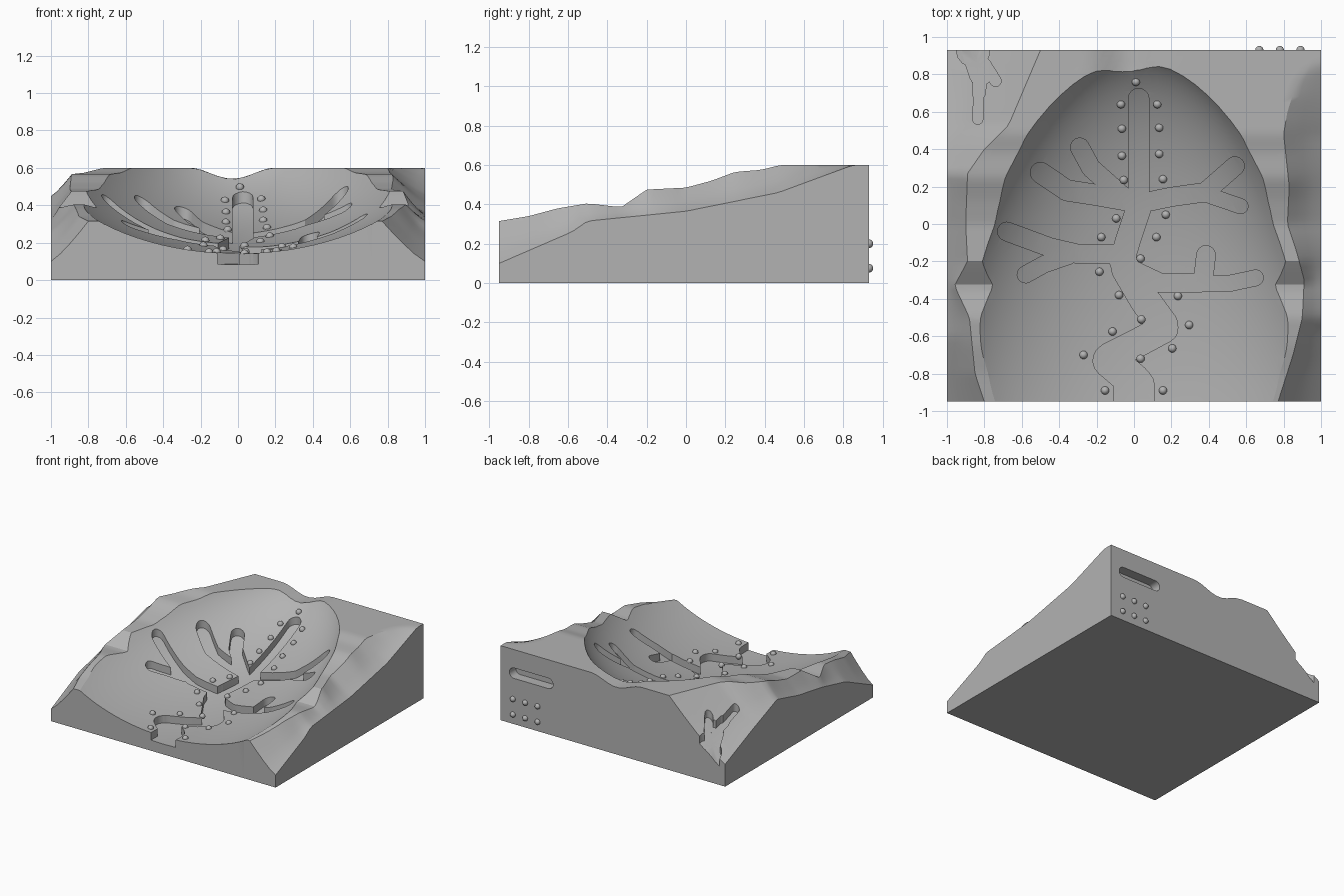
import bpy, bmesh, math
from mathutils import Matrix, Vector

if "Cube" in bpy.data.objects:
    bpy.data.objects.remove(bpy.data.objects["Cube"], do_unlink=True)

stone = bpy.data.materials.new("plain_grey")
stone.use_nodes = True
GREY = (0.45, 0.45, 0.45, 1)
stone.diffuse_color = GREY
stone.node_tree.nodes["Principled BSDF"].inputs["Base Color"].default_value = GREY

FRONT, BACK = -0.95, 0.93
DEPTH = 0.06

# Height and bank profiles along y
RIDGE = [(-.95, .315), (-.8, .34), (-.65, .38), (-.5, .405), (-.33, .385), (-.2, .475),
         (0, .485), (.13, .52), (.25, .565), (.38, .575), (.48, .6), (.93, .6)]
LEFT_BANK = [(-.95, -.8), (-.8, -.85), (-.5, -.88), (-.33, -.96), (-.2, -.89), (0, -.9),
             (.27, -.89), (.4, -.8), (.53, -.67), (.93, -.5)]
RIGHT_BANK = [(-.95, .77), (-.7, .85), (-.5, .9), (-.3, .91), (-.15, .87), (0, .82),
              (.2, .83), (.48, .8), (.6, .82), (.75, .87), (.86, .94), (.93, .97)]
LEFT_EDGE = [(-.95, .1), (-.6, .26), (-.3, .33), (0, .38), (.27, .45), (.6, .32), (.93, .18)]
RIGHT_EDGE = [(-.95, .1), (-.58, .26), (-.5, .315), (0, .365), (.47, .46), (.85, .6), (.93, .6)]


def interp(table, y):
    for (y0, v0), (y1, v1) in zip(table, table[1:]):
        if y <= y1:
            return v0 + (v1 - v0) * max(0, y - y0) / (y1 - y0)
    return table[-1][1]


def terrain(x, y):
    top = interp(RIDGE, y)
    left, right = interp(LEFT_BANK, y), interp(RIGHT_BANK, y)
    if x < left:
        low, t = interp(LEFT_EDGE, y), (x + 1) / (left + 1)
    elif x > right:
        low, t = interp(RIGHT_EDGE, y), (1 - x) / (1 - right)
    else:
        # shallow saddle in the back rim
        dip = math.cos(min(1, abs(x + .03) / .23) * math.pi / 2) ** 2
        return top - DEPTH * dip * (y > .45)
    return low + (top - low) * max(0, t) ** 1.2


# Egg-shaped valley: an ellipsoid that narrows toward the back
MID_Y, MID_Z, LONG, TALL = -.8, .79, 1.75, .65


def half_width(y):
    return .985 - .12 * y


def valley_floor(x, y):
    r = (x / half_width(y)) ** 2 + ((y - MID_Y) / LONG) ** 2
    return MID_Z - TALL * math.sqrt(max(0, 1 - r))


def finish(bm, name):
    bmesh.ops.recalc_face_normals(bm, faces=bm.faces)
    mesh = bpy.data.meshes.new(name)
    bm.to_mesh(mesh)
    bm.free()
    mesh.materials.append(stone)
    obj = bpy.data.objects.new(name, mesh)
    bpy.context.collection.objects.link(obj)
    return obj


def close_hole(bm):
    bmesh.ops.edgeloop_fill(bm, edges=[e for e in bm.edges if e.is_boundary])


def terrain_block(name):
    bm = bmesh.new()
    rows, side, middle = 60, 4, 30
    grid = []
    for j in range(rows + 1):
        y = FRONT + (BACK - FRONT) * j / rows
        a, b = interp(LEFT_BANK, y), interp(RIGHT_BANK, y)
        xs = [-1 + (a + 1) * i / side for i in range(side)]
        xs += [a + (b - a) * i / middle for i in range(middle)]
        xs += [b + (1 - b) * i / side for i in range(side + 1)]
        grid.append([bm.verts.new((x, y, terrain(x, y))) for x in xs])
    for r, s in zip(grid, grid[1:]):
        for i in range(len(r) - 1):
            bm.faces.new((r[i], r[i + 1], s[i + 1], s[i]))
    rim = [e for e in bm.edges if e.is_boundary]
    for v in bmesh.ops.extrude_edge_only(bm, edges=rim)["geom"]:
        if isinstance(v, bmesh.types.BMVert):
            v.co.z = 0
    close_hole(bm)
    return finish(bm, name)


def valley(name, drop=0):
    # only the lower part of the ellipsoid, closed with a flat lid
    bm = bmesh.new()
    bmesh.ops.create_uvsphere(bm, u_segments=80, v_segments=48, radius=1)
    bmesh.ops.delete(bm, geom=[v for v in bm.verts if v.co.z > -.1], context="VERTS")
    close_hole(bm)
    for v in bm.verts:
        y = MID_Y + LONG * v.co.y
        v.co = (v.co.x * half_width(y), y, MID_Z - drop + TALL * v.co.z)
    return finish(bm, name)


def boolean(obj, tool, kind):
    mod = obj.modifiers.new(kind, "BOOLEAN")
    mod.operation, mod.solver, mod.object = kind, "EXACT", tool
    bpy.context.view_layer.objects.active = obj
    bpy.ops.object.modifier_apply(modifier=mod.name)
    bpy.data.objects.remove(tool, do_unlink=True)


def capsule(name, p, q, r, floor, high):
    # upright prism with a stadium outline from p to q
    p, q = Vector(p), Vector(q)
    turn = math.atan2(q.y - p.y, q.x - p.x)
    ring = []
    for centre, start in ((q, turn - math.pi / 2), (p, turn + math.pi / 2)):
        for k in range(9):
            ang = start + math.pi * k / 8
            ring.append(centre + r * Vector((math.cos(ang), math.sin(ang))))
    bm = bmesh.new()
    base = [bm.verts.new((c.x, c.y, floor(c.x, c.y))) for c in ring]
    top = [bm.verts.new((c.x, c.y, high)) for c in ring]
    mid = (p + q) / 2
    hub = bm.verts.new((mid.x, mid.y, floor(mid.x, mid.y)))
    bm.faces.new(top)
    for i in range(len(ring)):
        k = (i + 1) % len(ring)
        bm.faces.new((base[i], base[k], top[k], top[i]))
        bm.faces.new((base[k], base[i], hub))
    return finish(bm, name)


def strokes(name, paths, floor, high=.7):
    # merge the pieces of every stroke into one cutter
    pieces = [capsule(name, p, q, r, floor, high)
              for r, pts in paths for p, q in zip(pts, pts[1:])]
    for piece in pieces[1:]:
        boolean(pieces[0], piece, "UNION")
    return pieces[0]


# Branching channel sunk into the valley floor
CHANNEL = [
    (.055, [(.025, .67), (.025, .1)]),
    (.065, [(.03, .1), (-.03, -.08), (-.065, -.2)]),
    (.08, [(-.04, -.24), (.06, -.41), (.155, -.54)]),
    (.075, [(.16, -.56), (.02, -.635), (-.13, -.71)]),
    (.09, [(-.13, -.73), (0, -.84)]),
    (.11, [(0, -.87), (0, -1.1)]),
    (.05, [(-.05, -.16), (-.3, -.16), (-.45, -.125), (-.68, -.04)]),
    (.045, [(-.35, -.17), (-.48, -.215), (-.58, -.27)]),
    (.055, [(0, .12), (-.2, .155), (-.36, .18), (-.5, .275)]),
    (.05, [(-.05, .14), (-.14, .22), (-.23, .3), (-.29, .41)]),
    (.05, [(.03, .11), (.2, .145), (.38, .17), (.54, .31)]),
    (.04, [(.38, .16), (.57, .095)]),
    (.05, [(-.02, -.24), (.14, -.315), (.35, -.315)]),
    (.042, [(.35, -.315), (.5, -.32), (.65, -.288)]),
    (.05, [(.37, -.3), (.385, -.165)]),
]
channel = strokes("channel_cutter", CHANNEL, lambda x, y: -.05)
boolean(channel, valley("channel_floor", DEPTH), "INTERSECT")

# Forked gully on the falling back corner
GULLY = [(.09, [(-.865, 1.0), (-.86, .93)]), (.06, [(-.86, .92), (-.82, .8)]),
         (.035, [(-.82, .8), (-.83, .7)]), (.027, [(-.83, .7), (-.835, .56)]),
         (.03, [(-.8, .86), (-.74, .765)])]
gully = strokes("gully_cutter", GULLY, lambda x, y: terrain(x, y) - DEPTH)

# Finger slot in the back wall, drawn flat and then turned upright
slot = strokes("slot_cutter", [(.042, [(.575, .41), (.88, .41)])], lambda x, y: -1.1, .08 - BACK)
slot.data.transform(Matrix.Rotation(math.pi / 2, 4, "X"))

# Block with everything scooped out
block = terrain_block("terrain_block")
for cutter in (valley("valley_cutter"), channel, gully, slot):
    boolean(block, cutter, "DIFFERENCE")

# Round pegs beside the channel and on the back wall
PEGS = [(.01, .76), (-.07, .64), (.125, .64), (-.065, .51), (.135, .515), (-.065, .365),
        (.135, .375), (-.055, .235), (.155, .24), (-.095, .03), (.17, .05), (-.175, -.07),
        (.12, -.07), (.035, -.185), (-.185, -.255), (-.08, -.38), (.235, -.385), (.04, -.51),
        (.295, -.54), (-.115, -.575), (.205, -.665), (-.27, -.7), (.035, -.72),
        (-.155, -.89), (.155, -.89)]


def pegs(name, places):
    bm = bmesh.new()
    for place in places:
        bmesh.ops.create_uvsphere(bm, u_segments=16, v_segments=10, radius=.022,
                                  matrix=Matrix.Translation(place))
    return finish(bm, name)


parts = [block,
         pegs("valley_pegs", [(x, y, valley_floor(x, y)) for x, y in PEGS]),
         pegs("back_wall_pegs", [(x, BACK, z) for x in (.67, .78, .89) for z in (.075, .2)])]

bpy.ops.object.select_all(action="DESELECT")
for part in parts:
    part.select_set(True)
bpy.context.view_layer.objects.active = block
bpy.ops.object.shade_smooth_by_angle(angle=math.radians(28))
